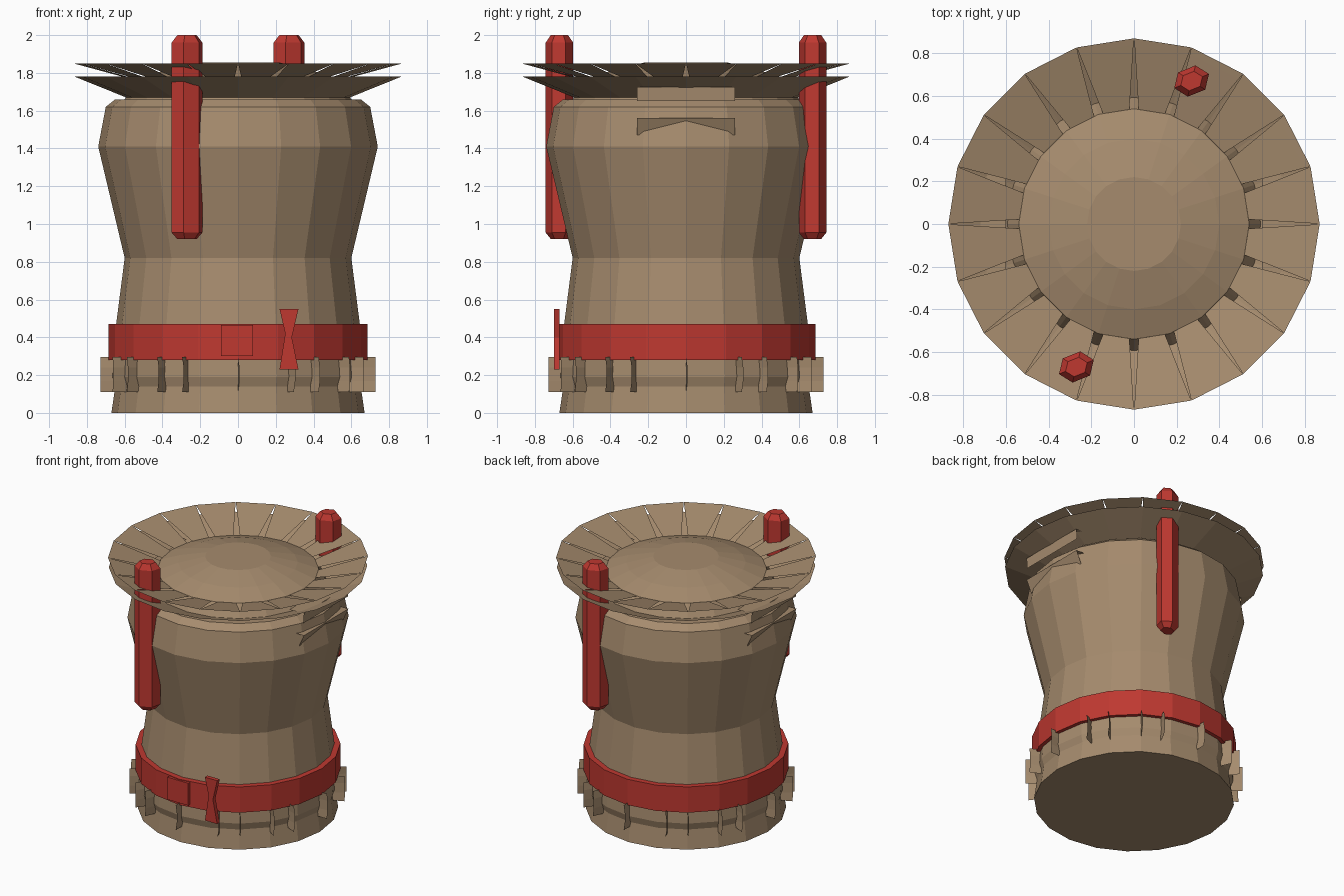
import bpy, math
from mathutils import Matrix

if "Cube" in bpy.data.objects:
    bpy.data.objects.remove(bpy.data.objects["Cube"])

N = 20

def material(name, rgb):
    m = bpy.data.materials.new(name)
    m.diffuse_color = (*rgb, 1)
    m.use_nodes = True
    m.node_tree.nodes["Principled BSDF"].inputs["Base Color"].default_value = m.diffuse_color
    return m

TAN = material("tan_hide", (0.38, 0.26, 0.155))
RED = material("red_paint", (0.52, 0.04, 0.03))

def make(name, verts, faces, mat):
    me = bpy.data.meshes.new(name)
    me.from_pydata(verts, [], faces)
    me.materials.append(mat)
    ob = bpy.data.objects.new(name, me)
    bpy.context.collection.objects.link(ob)
    return ob

def polar(r, a, z):
    return (r * math.cos(a), r * math.sin(a), z)

def lathe(name, prof, mat, n=N, closed=False, caps=False):
    k = len(prof)
    verts = [polar(r, 2 * math.pi * i / n, z) for r, z in prof for i in range(n)]
    faces = []
    for j in range(k if closed else k - 1):
        a, b = j * n, (j + 1) % k * n
        faces += [(a + i, a + (i + 1) % n, b + (i + 1) % n, b + i) for i in range(n)]
    if caps:
        faces += [tuple(reversed(range(n))), tuple(range((k - 1) * n, k * n))]
    return make(name, verts, faces, mat)

# Waisted drum body
lathe("drum_body", [(.67, 0), (.65, .14), (.665, .19), (.645, .47), (.60, .82),
                    (.74, 1.41), (.70, 1.62), (.65, 1.66)], TAN, caps=True)

# Domed skin on top
lathe("drum_skin", [(.60, 1.66), (.54, 1.76), (.40, 1.81), (.22, 1.855)], TAN, caps=True)

# Flared collar: solid lower layer, slit upper layer
lathe("lower_collar", [(.58, 1.665), (.865, 1.78)], TAN)
verts, faces = [], []
step = 2 * math.pi / N
for i in range(N):
    c = (i + .5) * step
    b = len(verts)
    for r, z, w in ((.52, 1.755, .36), (.84, 1.842, .49), (.87, 1.85, .5)):
        verts += [polar(r, c - w * step, z), polar(r, c + w * step, z)]
    faces += [(b, b + 2, b + 3, b + 1), (b + 2, b + 4, b + 5, b + 3)]
make("upper_collar", verts, faces, TAN)

# Hide flaps under the collar on both sides
for s, side in ((1, "right"), (-1, "left")):
    for part, path in (("upper_flap", [(.60, 1.72), (.72, 1.725), (.715, 1.65)]),
                       ("lower_flap", [(.61, 1.56), (.72, 1.56), (.68, 1.47)])):
        v = [(s * x, s * y, z) for x, z in path for y in (-.26, .26)]
        make(f"{side}_{part}", v, [(0, 2, 3, 1), (2, 4, 5, 3)], TAN)

# Red band around the base
lathe("red_band", [(.64, .28), (.685, .28), (.685, .47), (.64, .47)], RED, closed=True)

# Front knot and its flared tail
def plate(name, outline, y, depth, mat):
    n = len(outline)
    v = [(x, yy, z) for yy in (y, y + depth) for x, z in outline]
    f = [tuple(range(n)), tuple(reversed(range(n, 2 * n)))]
    f += [(i, i + n, (i + 1) % n + n, (i + 1) % n) for i in range(n)]
    return make(name, v, f, mat)

plate("band_knot", [(-.09, .30), (.08, .30), (.08, .465), (-.09, .465)], -.695, .03, RED)
plate("band_tail", [(.22, .23), (.32, .23), (.285, .40), (.32, .55), (.22, .55), (.25, .42)],
      -.70, .03, RED)

# Lashing fins around the foot
verts, faces = [], []
for q in range(4):
    for deg in (0, 24, 36, 54, 66):
        a = math.radians(90 * q + deg)
        b = len(verts)
        for z in (.11, .17, .24, .295):
            off = .012 if z in (.17, .24) else 0
            verts += [polar(.64, a, z), polar(.727, a + off, z)]
        faces += [(b + k, b + k + 1, b + k + 3, b + k + 2) for k in (0, 2, 4)]
make("lashing_fins", verts, faces, TAN)

# Two six-sided drumsticks with chamfered ends
for s, name in ((-1, "front_drumstick"), (1, "back_drumstick")):
    ob = lathe(name, [(.055, .92), (.088, .955), (.088, 1.96), (.055, 2.0)], RED, n=6, caps=True)
    ob.data.transform(Matrix.Translation((s * .27, s * .67, 0))
                      @ Matrix.Rotation(math.radians(22), 4, 'Z')
                      @ Matrix.Diagonal((1, .8, 1, 1)))
